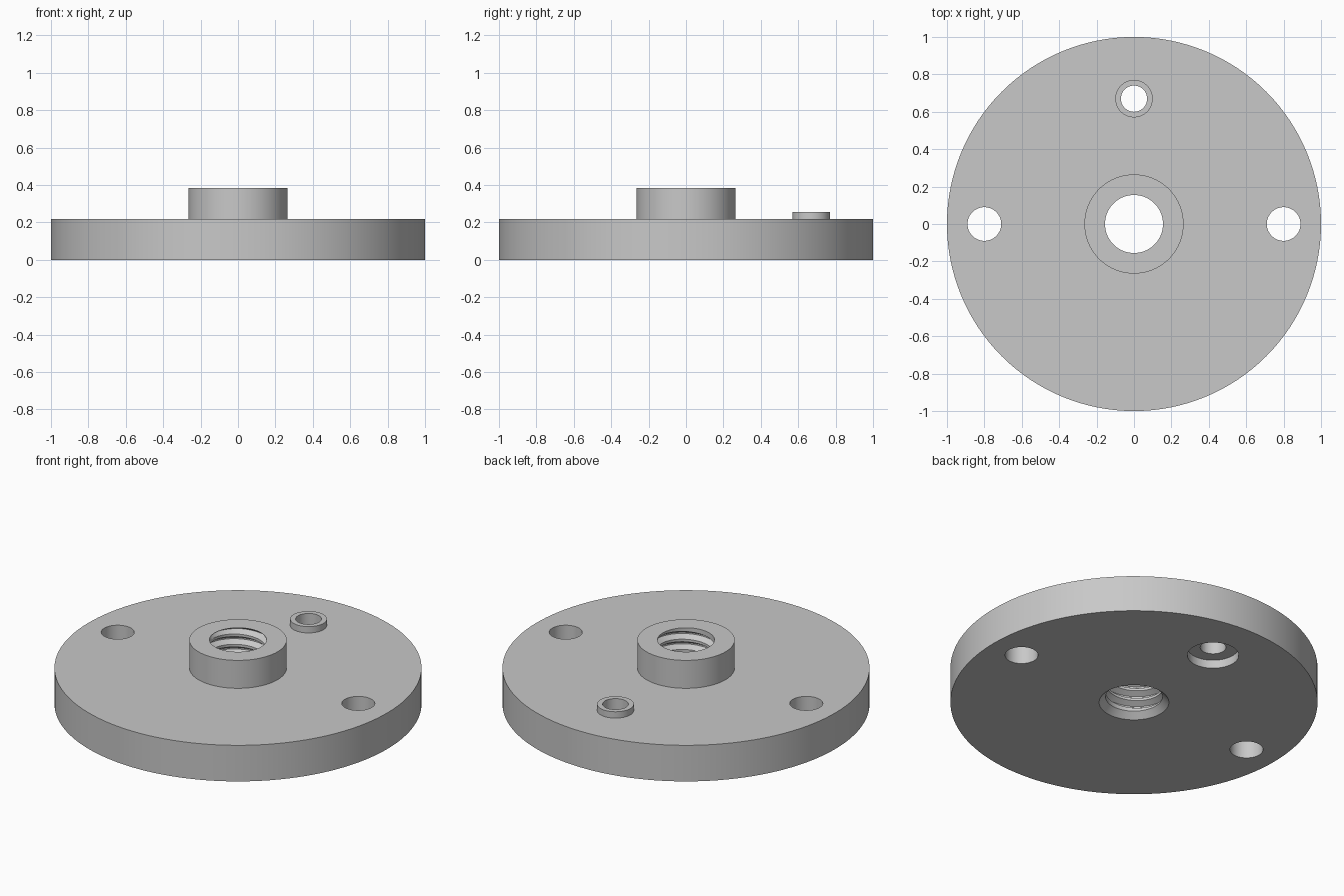
import bpy, bmesh, math

cube = bpy.data.objects.get("Cube")
if cube:
    bpy.data.objects.remove(cube, do_unlink=True)

SEGMENTS = 128
HEIGHT, PLATE_TOP = 0.385, 0.217
BORE, CHAMFER = 0.155, 0.035
PITCH, DEPTH, RUNOUT = 0.062, 0.032, 0.02

metal = bpy.data.materials.new("plain grey")
metal.use_nodes = True
grey = (0.58, 0.58, 0.58, 1)
metal.diffuse_color = grey
metal.node_tree.nodes["Principled BSDF"].inputs["Base Color"].default_value = grey


def thread_radius(z, turn):
    """Bore radius: flat crest, sloping flanks, narrow root, fading out at both ends."""
    f = (z / PITCH - turn) % 1
    if f < 0.25:
        groove = 0
    elif f < 0.5625:
        groove = (f - 0.25) / 0.3125
    elif f < 0.6875:
        groove = 1
    else:
        groove = (1 - f) / 0.3125
    fade = min(1, (HEIGHT - z) / RUNOUT, (z - CHAMFER) / RUNOUT)
    return BORE + DEPTH * groove * max(0, fade)


def column(turn):
    """One radial section of the body, with the thread rows following the helix."""
    section = [(BORE + CHAMFER, 0), (1, 0), (1, PLATE_TOP),
               (0.265, PLATE_TOP), (0.265, HEIGHT)]
    rows = [PITCH * (turn + k + f)
            for k in range(-2, math.ceil(HEIGHT / PITCH) + 1)
            for f in (0, 0.25, 0.5625, 0.6875)]
    for z in reversed(rows):
        z = min(max(z, CHAMFER), HEIGHT)
        section.append((thread_radius(z, turn), z))
    return section


# Round plate, central boss and threaded bore
bm = bmesh.new()
columns = []
for i in range(SEGMENTS + 1):
    a = 2 * math.pi * (i % SEGMENTS) / SEGMENTS
    columns.append([bm.verts.new((r * math.cos(a), r * math.sin(a), z))
                    for r, z in column(i / SEGMENTS)])
for left, right in zip(columns, columns[1:]):
    n = len(left)
    for j in range(n):
        k = (j + 1) % n
        bm.faces.new((left[j], right[j], right[k], left[k]))
bmesh.ops.remove_doubles(bm, verts=bm.verts, dist=1e-5)
bmesh.ops.recalc_face_normals(bm, faces=bm.faces)
mesh = bpy.data.meshes.new("mounting_plate")
bm.to_mesh(mesh)
bm.free()
mesh.materials.append(metal)
plate = bpy.data.objects.new("mounting_plate", mesh)
bpy.context.collection.objects.link(plate)


def combine(operation, radius, x, y, z0, z1):
    """Add or cut an upright cylinder on the plate."""
    bpy.ops.mesh.primitive_cylinder_add(vertices=64, radius=radius, depth=z1 - z0,
                                        location=(x, y, (z0 + z1) / 2))
    tool = bpy.context.object
    tool.hide_render = True
    tool.data.materials.append(metal)
    mod = plate.modifiers.new("shape", 'BOOLEAN')
    mod.operation = operation
    mod.solver = 'EXACT'
    mod.object = tool
    bpy.context.view_layer.objects.active = plate
    bpy.ops.object.modifier_apply(modifier=mod.name)
    bpy.data.objects.remove(tool, do_unlink=True)


# Raised collar with a through hole and a counterbore underneath
PIN_Y = 0.67
combine('UNION', 0.1, 0, PIN_Y, 0.15, 0.255)
combine('DIFFERENCE', 0.07, 0, PIN_Y, -0.1, 0.5)
combine('DIFFERENCE', 0.14, 0, PIN_Y, -0.1, 0.05)

# Pair of plain mounting holes
for side in (-1, 1):
    combine('DIFFERENCE', 0.09, side * 0.8, 0, -0.1, 0.5)

bpy.ops.object.select_all(action='DESELECT')
plate.select_set(True)
bpy.context.view_layer.objects.active = plate
bpy.ops.object.shade_smooth_by_angle(angle=math.radians(30))
